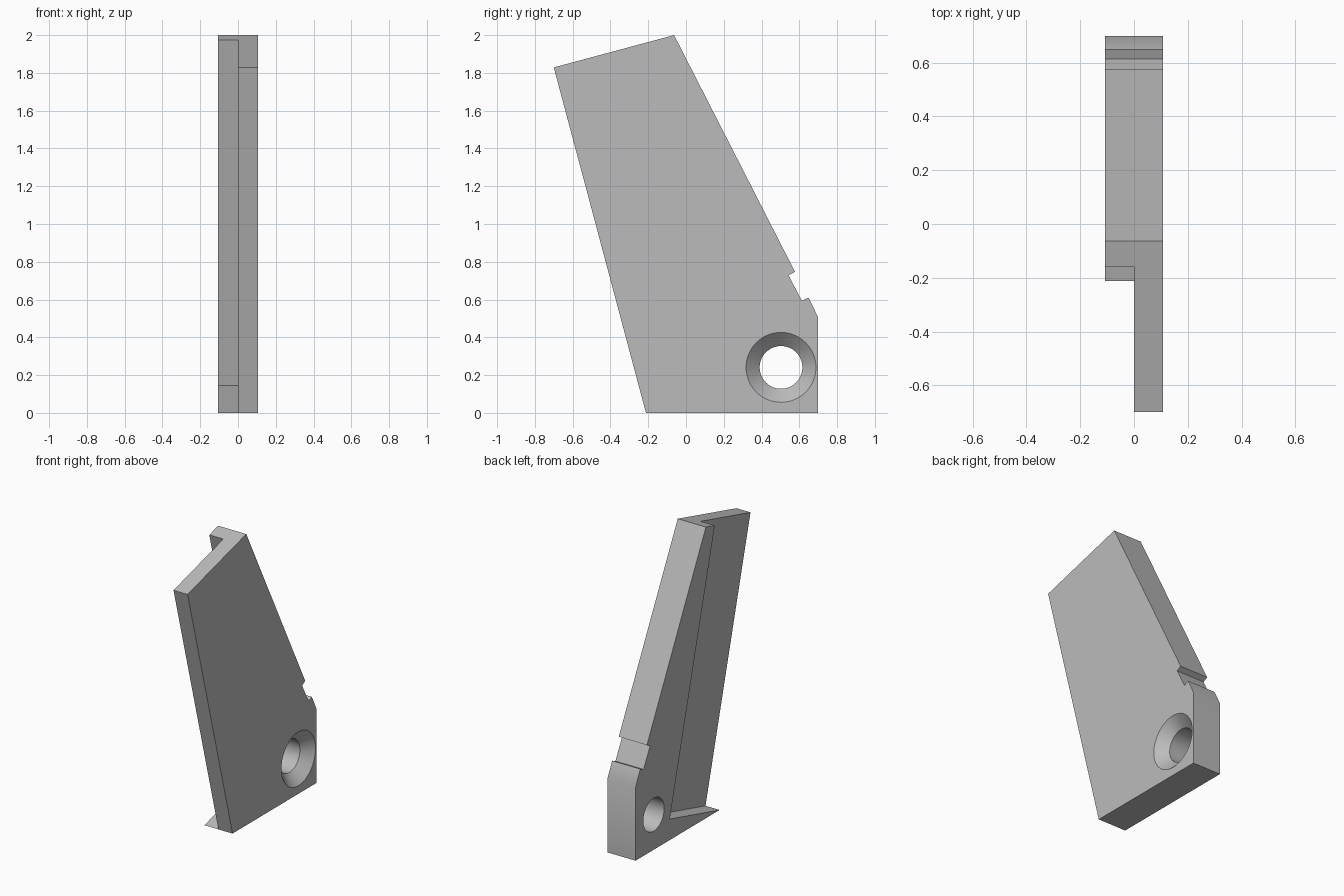
import bpy, bmesh, math
from mathutils import Vector

cube = bpy.data.objects.get("Cube")
if cube:
    bpy.data.objects.remove(cube, do_unlink=True)

HALF = 0.107                      # half thickness of the bracket
HOLE_Y, HOLE_Z = 0.503, 0.241     # bolt hole centre
HOLE_R, SINK_R, SINK_DEPTH = 0.113, 0.185, 0.068

grey = bpy.data.materials.new("plain grey")
grey.use_nodes = True
grey.diffuse_color = (0.5, 0.5, 0.5, 1)
grey.node_tree.nodes["Principled BSDF"].inputs["Base Color"].default_value = (0.5, 0.5, 0.5, 1)


def loft(name, sections):
    """Solid through matching (x, [(y, z), ...]) sections."""
    bm = bmesh.new()
    rings = [[bm.verts.new((x, y, z)) for y, z in pts] for x, pts in sections]
    n = len(rings[0])
    bm.faces.new(rings[0])
    bm.faces.new(rings[-1])
    for a, b in zip(rings, rings[1:]):
        for i in range(n):
            j = (i + 1) % n
            bm.faces.new((a[i], a[j], b[j], b[i]))
    bmesh.ops.recalc_face_normals(bm, faces=bm.faces)
    mesh = bpy.data.meshes.new(name)
    bm.to_mesh(mesh)
    bm.free()
    mesh.materials.append(grey)
    obj = bpy.data.objects.new(name, mesh)
    bpy.context.collection.objects.link(obj)
    return obj


def circle(radius, steps=64):
    return [(HOLE_Y + radius * math.cos(math.tau * i / steps),
             HOLE_Z + radius * math.sin(math.tau * i / steps)) for i in range(steps)]


# Slanted bracket body with a notch in its rear edge
outline = [(-0.212, 0), (0.70, 0), (0.70, 0.506), (0.649, 0.61), (0.613, 0.594),
           (0.543, 0.728), (0.577, 0.747), (-0.063, 2.0), (-0.70, 1.829)]
bracket = loft("bracket", [(-HALF, outline), (HALF, outline)])

# Rectangular pocket along the front edge, open at the front and the top
toe = Vector((-0.212, 0))
up = Vector((-0.488, 1.829)).normalized()
across = Vector((up.y, -up.x))
pocket_points = [toe + across * a + up * b
                 for a, b in ((-0.2, 0), (0.56, 0), (0.56, 2.3), (-0.2, 2.3))]
pocket = loft("pocket_cutter", [(-0.3, pocket_points), (0, pocket_points)])

# Countersunk bolt hole
slope = (SINK_R - HOLE_R) / SINK_DEPTH
bolt_hole = loft("bolt_hole_cutter", [
    (-0.3, circle(HOLE_R)),
    (HALF - SINK_DEPTH, circle(HOLE_R)),
    (HALF + 0.02, circle(SINK_R + 0.02 * slope))])

# Cut the body and keep hard edges
bpy.ops.object.select_all(action="DESELECT")
bracket.select_set(True)
bpy.context.view_layer.objects.active = bracket
for cutter in (pocket, bolt_hole):
    cutter.hide_render = True
    mod = bracket.modifiers.new(cutter.name, "BOOLEAN")
    mod.operation = "DIFFERENCE"
    mod.solver = "EXACT"
    mod.object = cutter
    bpy.ops.object.modifier_apply(modifier=mod.name)
    bpy.data.objects.remove(cutter, do_unlink=True)
bpy.ops.object.shade_smooth_by_angle(angle=math.radians(30))
